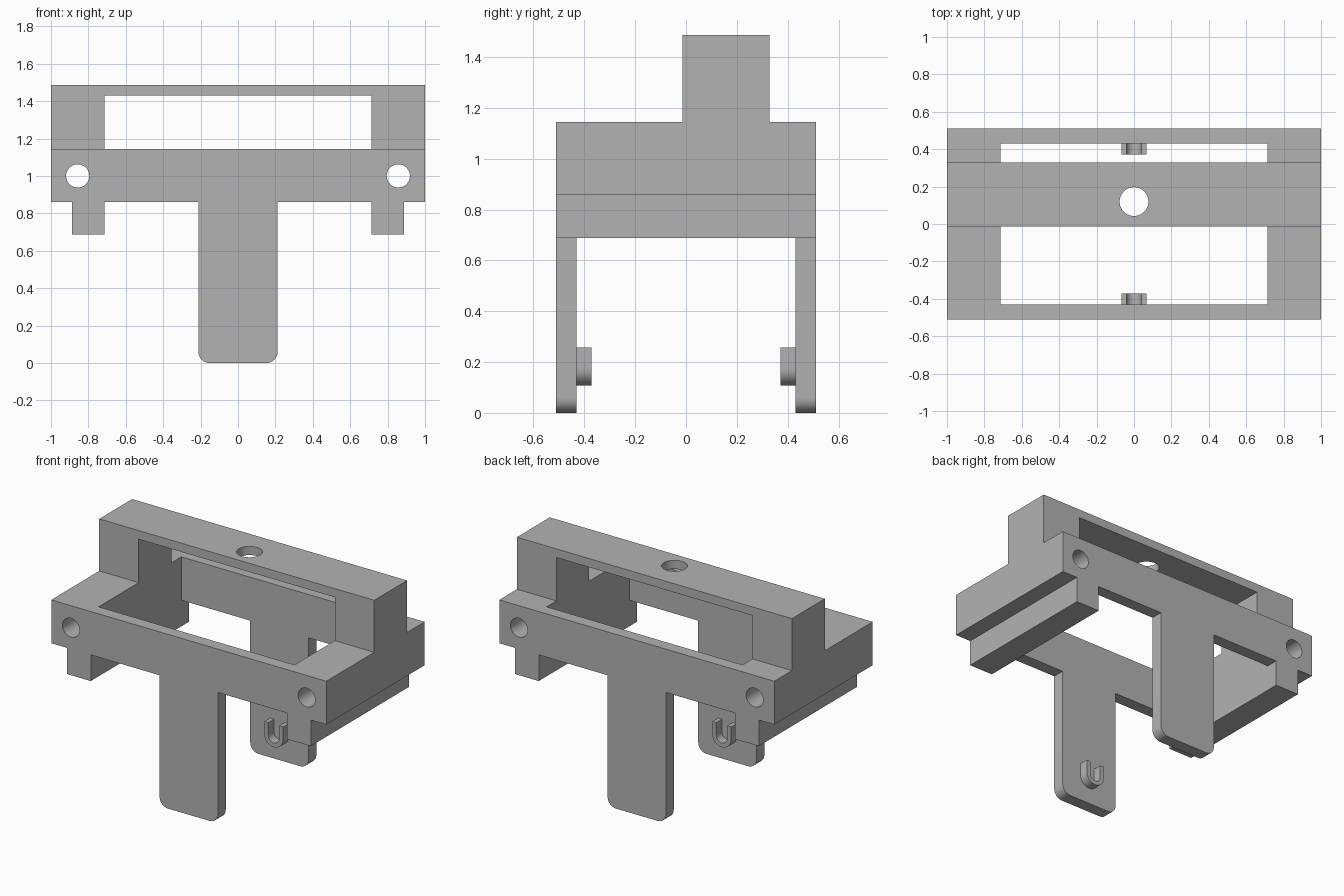
import bpy, bmesh, math
from mathutils import Vector, Matrix

if "Cube" in bpy.data.objects:
    bpy.data.objects.remove(bpy.data.objects["Cube"])

grey = bpy.data.materials.new("plain grey")
grey.diffuse_color = (0.45, 0.45, 0.45, 1)
grey.use_nodes = True
grey.node_tree.nodes["Principled BSDF"].inputs["Base Color"].default_value = grey.diffuse_color


def make_object(name, bm):
    bmesh.ops.recalc_face_normals(bm, faces=bm.faces[:])
    mesh = bpy.data.meshes.new(name)
    bm.to_mesh(mesh)
    bm.free()
    mesh.materials.append(grey)
    obj = bpy.data.objects.new(name, mesh)
    bpy.context.collection.objects.link(obj)
    return obj


def extrude_xz(name, points, y0, y1):
    """Solid from a front-view outline, running from y0 to y1."""
    bm = bmesh.new()
    face = bm.faces.new([bm.verts.new((x, y0, z)) for x, z in points])
    moved = bmesh.ops.extrude_face_region(bm, geom=[face])["geom"]
    bmesh.ops.translate(bm, vec=(0, y1 - y0, 0),
                        verts=[v for v in moved if isinstance(v, bmesh.types.BMVert)])
    return make_object(name, bm)


def cylinder(name, center, radius, depth, axis):
    bm = bmesh.new()
    turn = Matrix.Rotation(math.pi / 2, 4, 'X') if axis == 'Y' else Matrix()
    bmesh.ops.create_cone(bm, cap_ends=True, segments=48, radius1=radius, radius2=radius,
                          depth=depth, matrix=Matrix.Translation(Vector(center)) @ turn)
    return make_object(name, bm)


def arc(cx, cz, r, a0, a1, n):
    return [(cx + r * math.cos(math.radians(a0 + (a1 - a0) * i / n)),
             cz + r * math.sin(math.radians(a0 + (a1 - a0) * i / n))) for i in range(n + 1)]


def combine(target, tool, operation):
    """Apply one boolean and remove the tool object."""
    mod = target.modifiers.new("boolean", 'BOOLEAN')
    mod.operation, mod.solver, mod.object = operation, 'EXACT', tool
    bpy.context.view_layer.update()
    graph = bpy.context.evaluated_depsgraph_get()
    mesh = bpy.data.meshes.new_from_object(target.evaluated_get(graph))
    target.modifiers.clear()
    target.data = mesh
    bpy.data.objects.remove(tool)


W, D, INNER_X, INNER_Y = 1.0, 0.511, 0.713, 0.43
LEG, R = 0.212, 0.06

# Lower frame, rails and legs share one front outline
half = arc(LEG - R, R, R, -90, 0, 8) + [
    (LEG, 0.86), (INNER_X, 0.86), (INNER_X, 0.688), (0.887, 0.688),
    (0.887, 0.86), (W, 0.86), (W, 1.145)]
outline = half + [(-x, z) for x, z in reversed(half)]
frame = extrude_xz("bracket_frame", outline, -D, D)

# Central opening, which also separates the two legs
opening = [(-INNER_X, -0.2), (INNER_X, -0.2), (INNER_X, 2), (-INNER_X, 2)]
combine(frame, extrude_xz("opening_cutter", opening, -INNER_Y, INNER_Y), 'DIFFERENCE')

# Raised bridge over the opening
bridge = [(-W, 1.145), (-W, 1.487), (W, 1.487), (W, 1.145),
          (INNER_X, 1.145), (INNER_X, 1.43), (-INNER_X, 1.43), (-INNER_X, 1.145)]
combine(frame, extrude_xz("bridge", bridge, -0.013, 0.328), 'UNION')

# Long side bores and the hole in the bridge
for side in (-1, 1):
    combine(frame, cylinder("bore_cutter", (side * 0.857, 0, 1.0), 0.062, 1.4, 'Y'), 'DIFFERENCE')
combine(frame, cylinder("bridge_hole_cutter", (0, 0.12, 1.46), 0.077, 0.2, 'Z'), 'DIFFERENCE')

# U-shaped hooks on the inner leg faces
hook = ([(-0.068, 0.258)] + arc(0, 0.175, 0.068, 180, 360, 20) + [(0.068, 0.258), (0.04, 0.258)]
        + arc(0, 0.175, 0.04, 360, 180, 20) + [(-0.04, 0.258)])
for y0, y1 in ((-INNER_Y, -0.371), (0.371, INNER_Y)):
    combine(frame, extrude_xz("hook", hook, y0, y1), 'UNION')

# Smooth the round walls, keep corners crisp
bpy.ops.object.select_all(action='DESELECT')
frame.select_set(True)
bpy.context.view_layer.objects.active = frame
bpy.ops.object.shade_smooth_by_angle(angle=math.radians(30))
